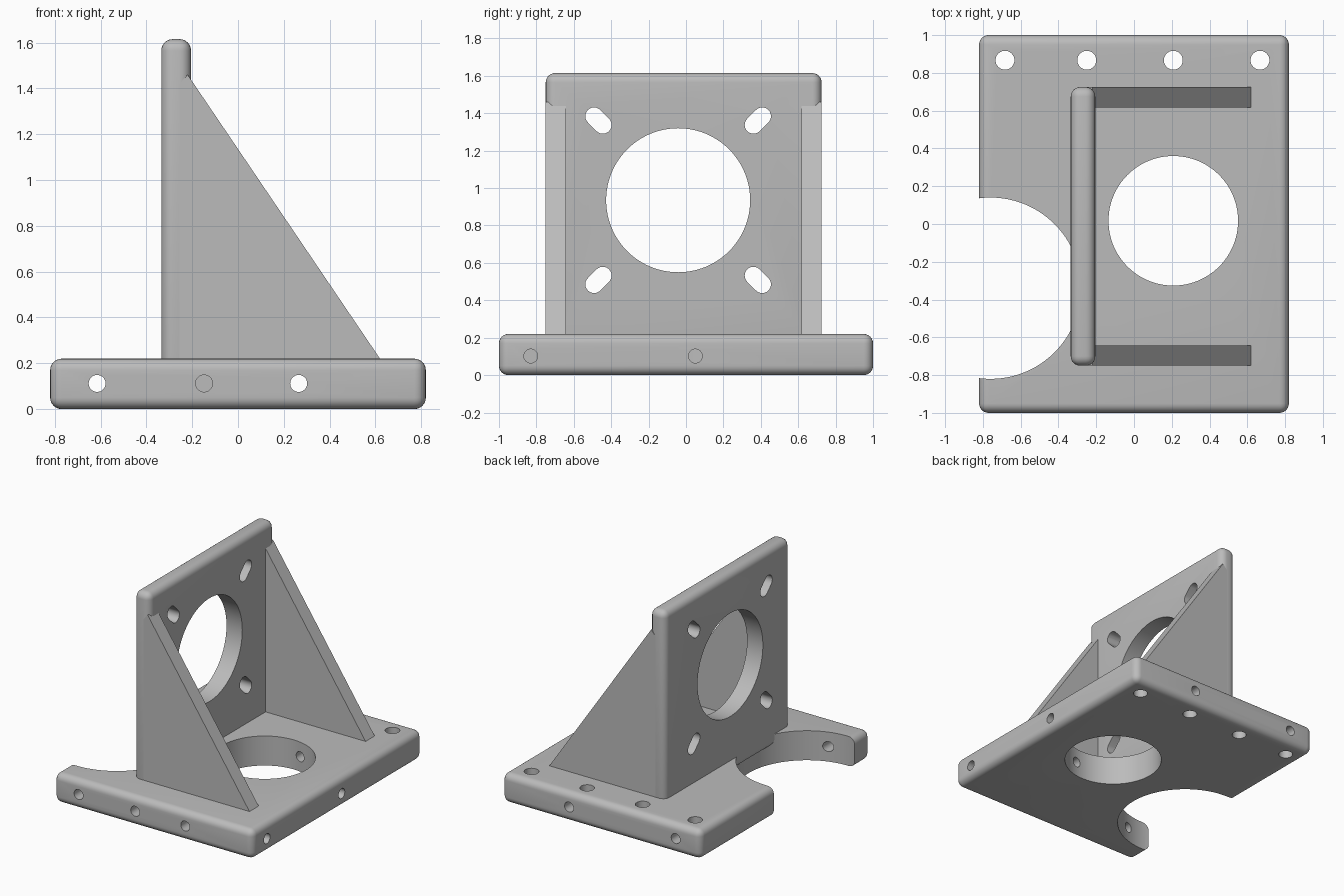
import bpy, bmesh, math
from mathutils import Matrix, Vector

cube = bpy.data.objects.get("Cube")
if cube:
    bpy.data.objects.remove(cube, do_unlink=True)

grey = bpy.data.materials.new("plain_grey")
grey.use_nodes = True
colour = (0.5, 0.5, 0.5, 1)
grey.diffuse_color = colour
grey.node_tree.nodes["Principled BSDF"].inputs["Base Color"].default_value = colour


def make(name, bm):
    bmesh.ops.recalc_face_normals(bm, faces=bm.faces)
    mesh = bpy.data.meshes.new(name)
    bm.to_mesh(mesh)
    bm.free()
    mesh.materials.append(grey)
    ob = bpy.data.objects.new(name, mesh)
    bpy.context.collection.objects.link(ob)
    return ob


def rounded_box(name, low, high, radius):
    low, high = Vector(low), Vector(high)
    bm = bmesh.new()
    bmesh.ops.create_cube(bm, size=1)
    bmesh.ops.scale(bm, vec=high - low, verts=bm.verts)
    bmesh.ops.translate(bm, vec=(low + high) / 2, verts=bm.verts)
    bmesh.ops.bevel(bm, geom=bm.edges[:], offset=radius, segments=6,
                    profile=0.5, affect='EDGES')
    return make(name, bm)


def prism(name, points, depth):
    """Extrude a closed loop of 3D points along a depth vector."""
    bm = bmesh.new()
    face = bm.faces.new([bm.verts.new(p) for p in points])
    ext = bmesh.ops.extrude_face_region(bm, geom=[face], use_keep_orig=True)
    moved = [g for g in ext["geom"] if isinstance(g, bmesh.types.BMVert)]
    bmesh.ops.translate(bm, vec=depth, verts=moved)
    return make(name, bm)


def hole(start, end, radius, sides=32):
    """Round cutter between two points."""
    start, end = Vector(start), Vector(end)
    axis = end - start
    turn = axis.to_track_quat('Z', 'Y').to_matrix().to_4x4()
    bm = bmesh.new()
    bmesh.ops.create_cone(bm, cap_ends=True, segments=sides, radius1=radius,
                          radius2=radius, depth=axis.length,
                          matrix=Matrix.Translation((start + end) / 2) @ turn)
    return make("hole_cutter", bm)


def slot(y, z, angle, half, radius):
    """Stadium-shaped cutter through the upright plate."""
    points = []
    for end in (0, 1):
        centre = half if end == 0 else -half
        for i in range(13):
            a = -math.pi / 2 + math.pi * (i / 12 + end)
            u, v = centre + radius * math.cos(a), radius * math.sin(a)
            points.append((-0.5, y + u * math.cos(angle) - v * math.sin(angle),
                           z + u * math.sin(angle) + v * math.cos(angle)))
    return prism("slot_cutter", points, (0.5, 0, 0))


def cut(ob, cutters):
    for c in cutters:
        mod = ob.modifiers.new("cut", 'BOOLEAN')
        mod.operation, mod.solver, mod.object = 'DIFFERENCE', 'EXACT', c
    graph = bpy.context.evaluated_depsgraph_get()
    mesh = bpy.data.meshes.new_from_object(ob.evaluated_get(graph))
    ob.modifiers.clear()
    ob.data = mesh
    for c in cutters:
        bpy.data.objects.remove(c, do_unlink=True)


# Base plate with rounded edges
base = rounded_box("base_plate", (-0.82, -1, 0), (0.82, 1, 0.22), 0.05)
cutters = [
    hole((0.208, 0.017, -0.1), (0.208, 0.017, 0.4), 0.343, 96),   # round opening
    hole((-0.76, -0.34, -0.1), (-0.76, -0.34, 0.4), 0.48, 96),    # side scoop
]
# Row of mounting holes along the back
for x in (-0.683, -0.25, 0.208, 0.667):
    cutters.append(hole((x, 0.867, -0.1), (x, 0.867, 0.4), 0.05))
# Side drillings, two through and three blind
z = 0.112
for x, end in ((-0.615, 1.1), (0.265, 1.1), (-0.148, -0.6)):
    cutters.append(hole((x, -1.1, z), (x, end, z), 0.037))
for y, end in ((-0.83, 0.4), (0.05, 0.3)):
    cutters.append(hole((0.9, y, z - 0.01), (end, y, z - 0.01), 0.037))
cut(base, cutters)

# Upright plate with a large bore and four diagonal slots
upright = rounded_box("upright_plate", (-0.335, -0.75, 0.13),
                      (-0.205, 0.725, 1.615), 0.05)
cy, cz, off = -0.042, 0.935, 0.426
cutters = [hole((-0.5, cy, cz), (0, cy, cz), 0.385, 96)]
for sy in (-1, 1):
    for sz in (-1, 1):
        cutters.append(slot(cy + sy * off, cz + sz * off,
                            math.atan2(sz, sy), 0.033, 0.047))
cut(upright, cutters)

# Triangular gussets
outline = [(-0.255, 0.15), (0.62, 0.15), (0.62, 0.22), (-0.22, 1.46), (-0.255, 1.42)]
gussets = []
for name, y0, y1 in (("front_gusset", -0.75, -0.642), ("back_gusset", 0.618, 0.725)):
    gussets.append(prism(name, [(x, y0, h) for x, h in outline], (0, y1 - y0, 0)))

# Smooth the round surfaces, keep the hard edges
for ob in [base, upright] + gussets:
    bpy.ops.object.select_all(action='DESELECT')
    ob.select_set(True)
    bpy.context.view_layer.objects.active = ob
    bpy.ops.object.shade_smooth_by_angle(angle=math.radians(30))
